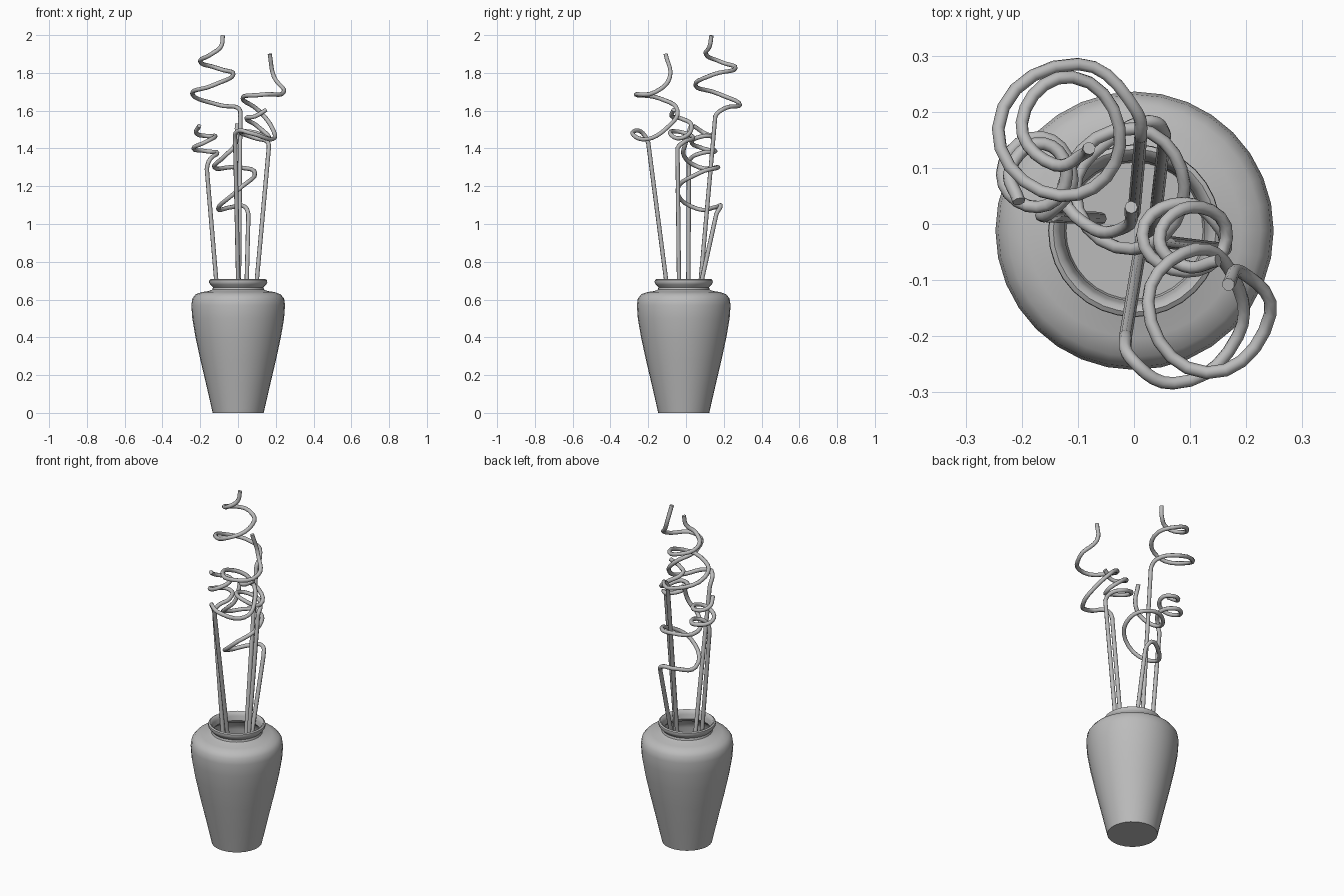
import bpy, math

cube = bpy.data.objects.get("Cube")
if cube:
    bpy.data.objects.remove(cube)

grey = bpy.data.materials.new("matte grey")
grey.use_nodes = True
COLOUR = (0.5, 0.5, 0.5, 1)
grey.diffuse_color = COLOUR
grey.node_tree.nodes["Principled BSDF"].inputs["Base Color"].default_value = COLOUR


def finish(obj, angle):
    obj.data.materials.clear()
    obj.data.materials.append(grey)
    bpy.ops.object.select_all(action="DESELECT")
    obj.select_set(True)
    bpy.context.view_layer.objects.active = obj
    bpy.ops.object.shade_smooth_by_angle(angle=math.radians(angle))


def lathe(name, profile, centre, sides=32):
    """Revolve an (r, z) profile; the end rings are closed by caps."""
    verts = [(r * math.cos(2 * math.pi * i / sides), r * math.sin(2 * math.pi * i / sides), z)
             for r, z in profile for i in range(sides)]
    faces = [(a * sides + i, a * sides + (i + 1) % sides,
              (a + 1) * sides + (i + 1) % sides, (a + 1) * sides + i)
             for a in range(len(profile) - 1) for i in range(sides)]
    last = (len(profile) - 1) * sides
    faces.append(tuple(reversed(range(sides))))
    faces.append(tuple(range(last, last + sides)))
    mesh = bpy.data.meshes.new(name)
    mesh.from_pydata(verts, [], faces)
    obj = bpy.data.objects.new(name, mesh)
    obj.location = centre
    bpy.context.collection.objects.link(obj)
    finish(obj, 50)


def twig(name, points):
    """Round tube along a straight stem followed by a curl."""
    curve = bpy.data.curves.new(name, "CURVE")
    curve.dimensions = "3D"
    curve.bevel_depth = 0.0115
    curve.bevel_resolution = 2
    curve.resolution_u = 5
    curve.use_fill_caps = True
    spline = curve.splines.new("BEZIER")
    spline.bezier_points.add(len(points) - 1)
    for i, (bez, co) in enumerate(zip(spline.bezier_points, points)):
        bez.co = co
        bez.handle_left_type = "VECTOR" if i < 2 else "AUTO"
        bez.handle_right_type = "VECTOR" if i < 1 else "AUTO"
    obj = bpy.data.objects.new(name, curve)
    bpy.context.collection.objects.link(obj)
    bpy.ops.object.select_all(action="DESELECT")
    obj.select_set(True)
    bpy.context.view_layer.objects.active = obj
    bpy.ops.object.convert(target="MESH")
    finish(bpy.context.view_layer.objects.active, 50)


# Vase: outer wall, shoulder, neck, rolled lip, then the inner wall
lathe("vase", [
    (0.135, 0), (0.167, 0.14), (0.2, 0.28), (0.226, 0.4), (0.243, 0.5), (0.248, 0.57),
    (0.243, 0.605), (0.225, 0.628), (0.19, 0.64), (0.155, 0.645), (0.137, 0.653),
    (0.134, 0.665), (0.148, 0.68), (0.154, 0.69), (0.153, 0.703), (0.145, 0.708),
    (0.136, 0.703), (0.13, 0.685), (0.125, 0.66), (0.15, 0.635), (0.21, 0.61),
    (0.23, 0.56), (0.205, 0.38), (0.15, 0.14), (0.122, 0.03)], (0.001, -0.012, 0))

# Curled twigs: foot, stem top, then the curl anticlockwise upwards
twig("tall_back_twig", [
    (0, 0.02, 0.05), (0.012, 0.155, 1.57), (0.005, 0.2, 1.61), (-0.1, 0.285, 1.63),
    (-0.242, 0.17, 1.69), (-0.13, 0.05, 1.735), (-0.025, 0.14, 1.79), (-0.11, 0.262, 1.825),
    (-0.2, 0.18, 1.86), (-0.14, 0.105, 1.9), (-0.09, 0.125, 1.94), (-0.08, 0.135, 1.998)])
twig("tall_front_twig", [
    (0.015, -0.02, 0.05), (-0.015, -0.2, 1.43), (-0.005, -0.24, 1.49), (0.07, -0.284, 1.48),
    (0.185, -0.2, 1.45), (0.18, -0.1, 1.51), (0.11, -0.045, 1.6), (0.025, -0.14, 1.665),
    (0.13, -0.265, 1.685), (0.243, -0.16, 1.7), (0.19, -0.085, 1.78), (0.168, -0.108, 1.9)])
twig("left_twig", [
    (-0.06, 0.01, 0.05), (-0.165, 0.015, 1.29), (-0.15, 0.02, 1.34), (-0.11, 0.08, 1.375),
    (-0.165, 0.155, 1.385), (-0.235, 0.09, 1.4), (-0.17, 0.03, 1.435), (-0.12, 0.09, 1.465),
    (-0.16, 0.143, 1.465), (-0.22, 0.1, 1.48), (-0.205, 0.04, 1.52)])
twig("right_twig", [
    (0.04, -0.03, 0.05), (0.163, -0.045, 1.4), (0.155, -0.01, 1.435), (0.09, 0.037, 1.455),
    (0.015, -0.02, 1.485), (0.09, -0.085, 1.485), (0.165, -0.025, 1.455), (0.1, 0.03, 1.52),
    (0.045, -0.03, 1.56), (0.09, -0.075, 1.57), (0.15, -0.065, 1.605)])
twig("short_twig", [
    (0.03, -0.06, 0.05), (0.055, 0.16, 1.05), (0.03, 0.183, 1.095), (-0.03, 0.16, 1.09),
    (-0.105, 0.06, 1.08), (0, -0.045, 1.18), (0.09, 0.07, 1.27), (0, 0.17, 1.3),
    (-0.125, 0.07, 1.3), (-0.07, -0.01, 1.36), (-0.015, -0.005, 1.42), (-0.005, 0.03, 1.53)])
